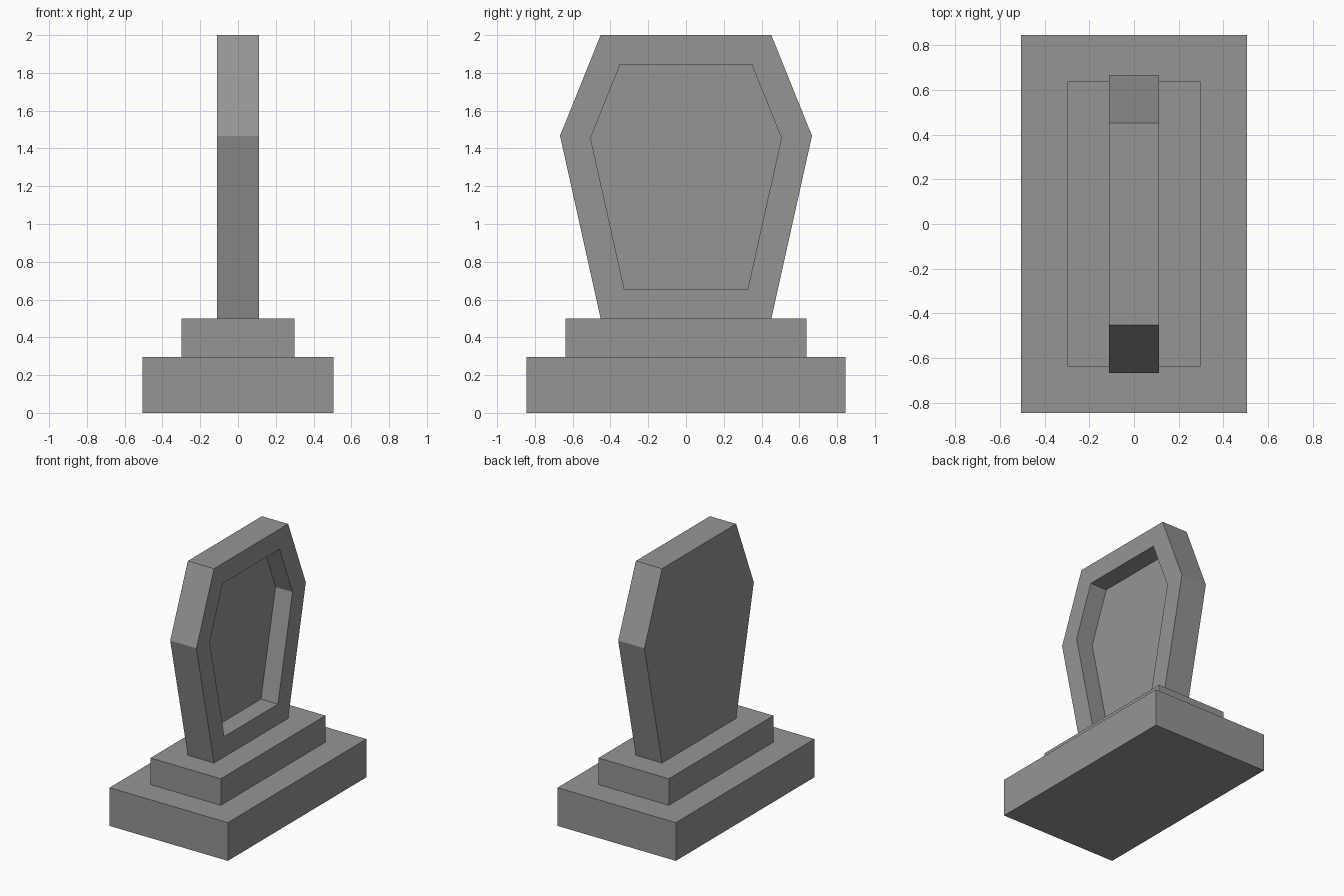
import bpy
import bmesh

if "Cube" in bpy.data.objects:
    bpy.data.objects.remove(bpy.data.objects["Cube"])

stone = bpy.data.materials.new("grey stone")
stone.diffuse_color = (0.3, 0.3, 0.3, 1)
stone.use_nodes = True
stone.node_tree.nodes["Principled BSDF"].inputs["Base Color"].default_value = stone.diffuse_color


def finish(name, bm):
    bmesh.ops.recalc_face_normals(bm, faces=bm.faces)
    mesh = bpy.data.meshes.new(name)
    bm.to_mesh(mesh)
    bm.free()
    mesh.materials.append(stone)
    obj = bpy.data.objects.new(name, mesh)
    bpy.context.collection.objects.link(obj)


def block(name, half_x, half_y, z0, z1):
    bm = bmesh.new()
    bmesh.ops.create_cube(bm, size=1)
    for v in bm.verts:
        v.co.x *= 2 * half_x
        v.co.y *= 2 * half_y
        v.co.z = z0 if v.co.z < 0 else z1
    finish(name, bm)


# Stepped base
block("lower_plinth", 0.505, 0.845, 0.0, 0.295)
block("upper_plinth", 0.30, 0.638, 0.295, 0.50)

# Symmetric six-sided outlines as (half width, height)
outer = [(0.452, 0.50), (0.667, 1.467), (0.452, 2.0)]
inner = [(0.327, 0.657), (0.505, 1.455), (0.348, 1.845)]


def ring(bm, outline, x):
    points = outline + [(-w, z) for w, z in reversed(outline)]
    return [bm.verts.new((x, y, z)) for y, z in points]


# Headstone with a recessed panel on its +x face
bm = bmesh.new()
rings = [ring(bm, outer, -0.112), ring(bm, outer, 0.112),
         ring(bm, inner, 0.112), ring(bm, inner, -0.033)]
for a, b in zip(rings, rings[1:]):
    for i in range(6):
        j = (i + 1) % 6
        bm.faces.new((a[i], a[j], b[j], b[i]))
bm.faces.new(rings[0])
bm.faces.new(rings[-1])
finish("headstone", bm)
